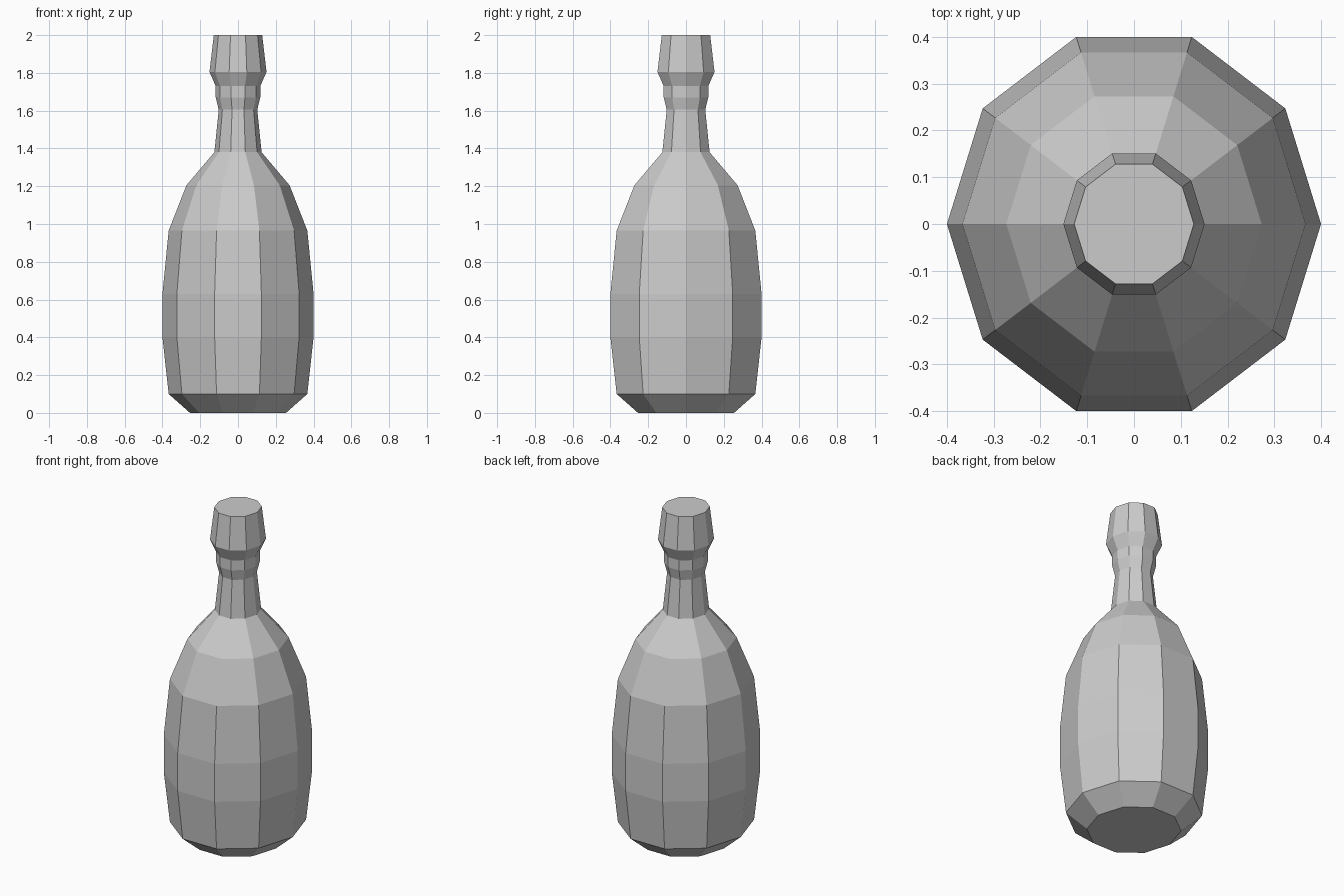
import bpy, bmesh
from math import cos, sin, pi

if "Cube" in bpy.data.objects:
    bpy.data.objects.remove(bpy.data.objects["Cube"])

SIDES = 10
Y_STRETCH = 1 / sin(2 * pi / 5)  # makes the ten-sided section equally deep and wide

# Bottle outline from base to cap: (radius, height)
profile = [
    (0.254, 0.0), (0.367, 0.10), (0.40, 0.40), (0.40, 0.63),
    (0.367, 0.965), (0.273, 1.205), (0.125, 1.38),
    (0.102, 1.605), (0.118, 1.67), (0.118, 1.73),
    (0.151, 1.805), (0.128, 2.0),
]


def lathe(name, outline):
    bm = bmesh.new()
    rings = []
    for r, z in outline:
        rings.append([bm.verts.new((r * cos(2 * pi * i / SIDES),
                                    r * sin(2 * pi * i / SIDES) * Y_STRETCH, z))
                      for i in range(SIDES)])
    for low, high in zip(rings, rings[1:]):
        for i in range(SIDES):
            j = (i + 1) % SIDES
            bm.faces.new((low[i], low[j], high[j], high[i]))
    bm.faces.new(rings[0][::-1])
    bm.faces.new(rings[-1])
    mesh = bpy.data.meshes.new(name)
    bm.to_mesh(mesh)
    bm.free()
    obj = bpy.data.objects.new(name, mesh)
    bpy.context.collection.objects.link(obj)
    return obj


# Flat-shaded bottle with closed base and top
lathe("bottle", profile)
